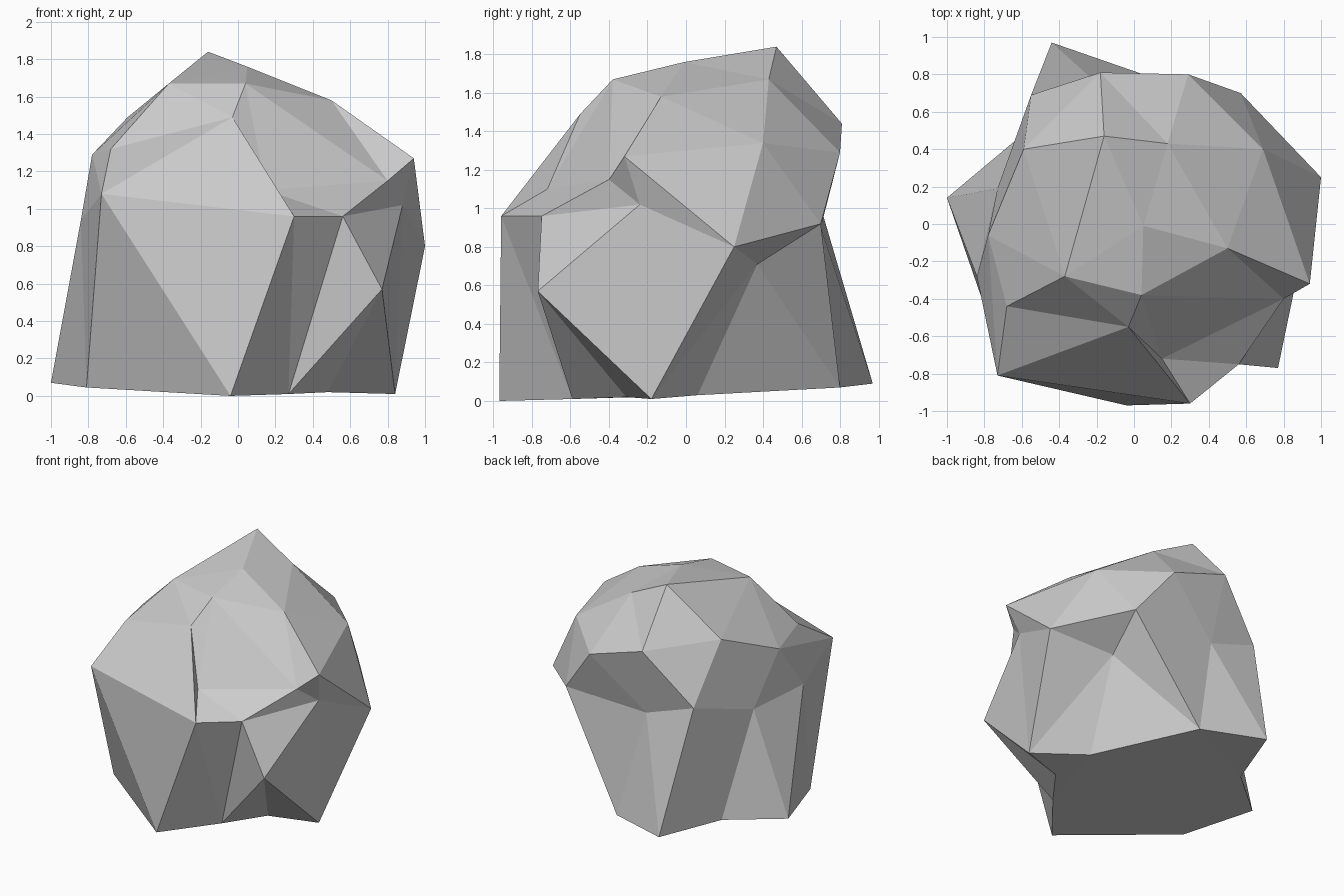
import bpy, bmesh

if "Cube" in bpy.data.objects:
    bpy.data.objects.remove(bpy.data.objects["Cube"])

# Cross-section rings of the boulder, counter-clockwise from the front
rings = {
    "abcdefghij": [  # ground outline
        (-.04, -.97, 0), (.27, -.59, .01), (.48, -.31, .02), (.84, -.18, .01), (.46, .06, .03),
        (.05, .80, .07), (-.44, .97, .09), (-.63, .45, .08), (-1, .14, .07), (-.81, -.41, .045)],
    "KLONQWRxyzYJ": [  # waist
        (.30, -.96, .96), (.56, -.75, .96), (.77, -.77, .57), (.88, -.24, 1.02),
        (1, .25, .80), (.51, .37, .71), (.57, .70, .92), (-.14, .70, .90),
        (-.55, .69, 1.04), (-.73, .19, .89), (-.84, -.28, .94), (-.73, -.81, 1.08)],
    "MGFSUVXHIE": [  # shoulder
        (.15, -.72, 1.10), (.80, -.40, 1.15), (.94, -.32, 1.27), (.69, .40, 1.34), (.29, .80, 1.29),
        (-.18, .81, 1.44), (-.59, .40, 1.49), (-.78, -.06, 1.29), (-.68, -.44, 1.32), (-.03, -.55, 1.49)],
    "CBTPDA": [  # crown and its centre point
        (.04, -.38, 1.67), (.50, -.13, 1.58), (.18, .43, 1.67),
        (-.16, .47, 1.84), (-.37, -.28, 1.67), (.05, -.01, 1.76)],
}

bm = bmesh.new()
vert = {n: bm.verts.new(p) for names, pts in rings.items() for n, p in zip(names, pts)}


def bridge(lower, upper):
    """Join two outlines step by step; a repeated letter makes a triangle."""
    for i in range(len(lower) - 1):
        corners = dict.fromkeys((lower[i], lower[i + 1], upper[i + 1], upper[i]))
        bm.faces.new([vert[n] for n in corners])


bridge("abbbcddddefffgghhiijjaa", "KKLOOONQWWWRxxyyzzYYJJK")  # lower sides
bridge("KLLNNQQRRxxyyzzYJJJKK", "MMGGFFSSUUVVXXHHHIEEM")      # upper sides
bridge("LO", "NN")                                            # chipped corners
bridge("QW", "RR")
bridge("MGGFSSUVVXXHIEEM", "CCBBBTTTPPDDDDCC")                # top slopes
bridge("CBTPDC", "AAAAAA")                                    # crown
base = bm.faces.new([vert[n] for n in "jihgfedcba"])          # underside
bmesh.ops.triangulate(bm, faces=[base])
bmesh.ops.recalc_face_normals(bm, faces=bm.faces)

mesh = bpy.data.meshes.new("boulder")
bm.to_mesh(mesh)
bm.free()
bpy.context.collection.objects.link(bpy.data.objects.new("boulder", mesh))
